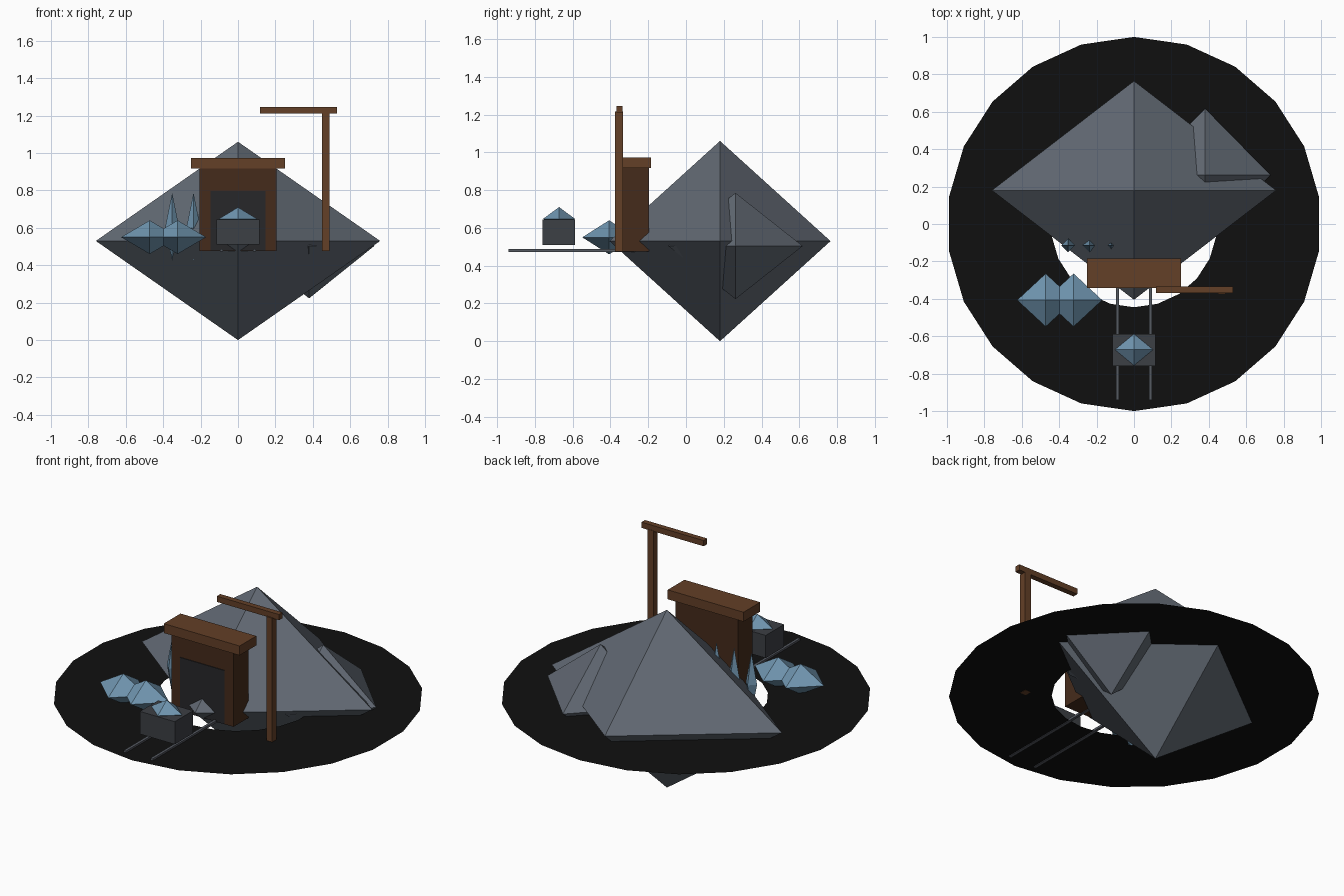
import bpy, bmesh
from mathutils import Vector, Matrix

if "Cube" in bpy.data.objects:
    bpy.data.objects.remove(bpy.data.objects["Cube"])


def material(name, rgb):
    m = bpy.data.materials.new(name)
    m.diffuse_color = (*rgb, 1)
    m.use_nodes = True
    m.node_tree.nodes["Principled BSDF"].inputs["Base Color"].default_value = m.diffuse_color
    return m


ROCK = material("grey_rock", (0.12, 0.14, 0.17))
DARK = material("dark_metal", (0.045, 0.05, 0.058))
BLACK = material("black_ground", (0.005, 0.005, 0.005))
SHAFT = material("shaft_shadow", (0.02, 0.02, 0.023))
WOOD = material("wood", (0.125, 0.05, 0.02))
DARK_WOOD = material("dark_wood", (0.06, 0.024, 0.011))
CRYSTAL = material("blue_crystal", (0.16, 0.30, 0.43))
STEEL = material("rail_steel", (0.09, 0.10, 0.12))


def finish(name, bm, mat):
    bmesh.ops.recalc_face_normals(bm, faces=bm.faces)
    mesh = bpy.data.meshes.new(name)
    bm.to_mesh(mesh)
    bm.free()
    mesh.materials.append(mat)
    ob = bpy.data.objects.new(name, mesh)
    bpy.context.collection.objects.link(ob)
    return ob


def box(name, lo, hi, mat):
    lo, hi = Vector(lo), Vector(hi)
    bm = bmesh.new()
    bmesh.ops.create_cube(bm, size=1, matrix=Matrix.Translation((lo + hi) / 2)
                          @ Matrix.Diagonal((*(hi - lo), 1)))
    return finish(name, bm, mat)


def octahedron(name, centre, radii, mat):
    bm = bmesh.new()
    for axis in range(3):
        for sign in (-1, 1):
            p = Vector(centre)
            p[axis] += sign * radii[axis]
            bm.verts.new(p)
    bmesh.ops.convex_hull(bm, input=bm.verts[:])
    return finish(name, bm, mat)


# Flat ground ring with an open centre
GROUND = 0.476
bm = bmesh.new()
for r in (1.0, 0.445):
    bmesh.ops.create_circle(bm, segments=22, radius=r, cap_ends=False,
                            matrix=Matrix.Translation((0, 0, GROUND)))
bmesh.ops.bridge_loops(bm, edges=bm.edges[:])
ring = finish("ground_ring", bm, BLACK)
if ring.data.polygons[0].normal.z < 0:
    ring.data.flip_normals()

# Mountain rocks
octahedron("main_rock", (0, 0.18, 0.53), (0.76, 0.585, 0.53), ROCK)
octahedron("side_rock", (0.38, 0.262, 0.504), (0.35, 0.356, 0.281), ROCK)

# Mine entrance
box("entrance_frame", (-0.205, -0.335, GROUND), (0.205, -0.195, 0.92), DARK_WOOD)
box("entrance_beam", (-0.25, -0.342, 0.917), (0.25, -0.185, 0.973), WOOD)
box("shaft_opening", (-0.147, -0.339, GROUND + 0.002), (0.147, -0.3, 0.798), SHAFT)

# Crane
box("crane_post", (0.449, -0.375, GROUND - 0.001), (0.488, -0.333, 1.215), WOOD)
box("crane_arm", (0.118, -0.368, 1.211), (0.528, -0.335, 1.245), WOOD)

# Rails
for side, x in (("left", -0.088), ("right", 0.088)):
    box(side + "_rail", (x - 0.008, -0.94, 0.473), (x + 0.008, -0.24, 0.487), STEEL)

# Ore cart with its load
box("ore_cart", (-0.115, -0.76, 0.51), (0.115, -0.587, 0.645), DARK)
octahedron("cart_load", (0, -0.672, 0.648), (0.102, 0.084, 0.062), CRYSTAL)

# Crystal heap beside the entrance
for i, x in enumerate((-0.472, -0.323)):
    octahedron(f"heap_crystal_{i + 1}", (x, -0.407, 0.55), (0.153, 0.142, 0.09), CRYSTAL)

# Crystal spikes growing from the rock
for i, x in enumerate((-0.352, -0.238, -0.122)):
    octahedron(f"crystal_spike_{i + 1}", (x, -0.114, 0.605), (0.037, 0.037, 0.182), CRYSTAL)
